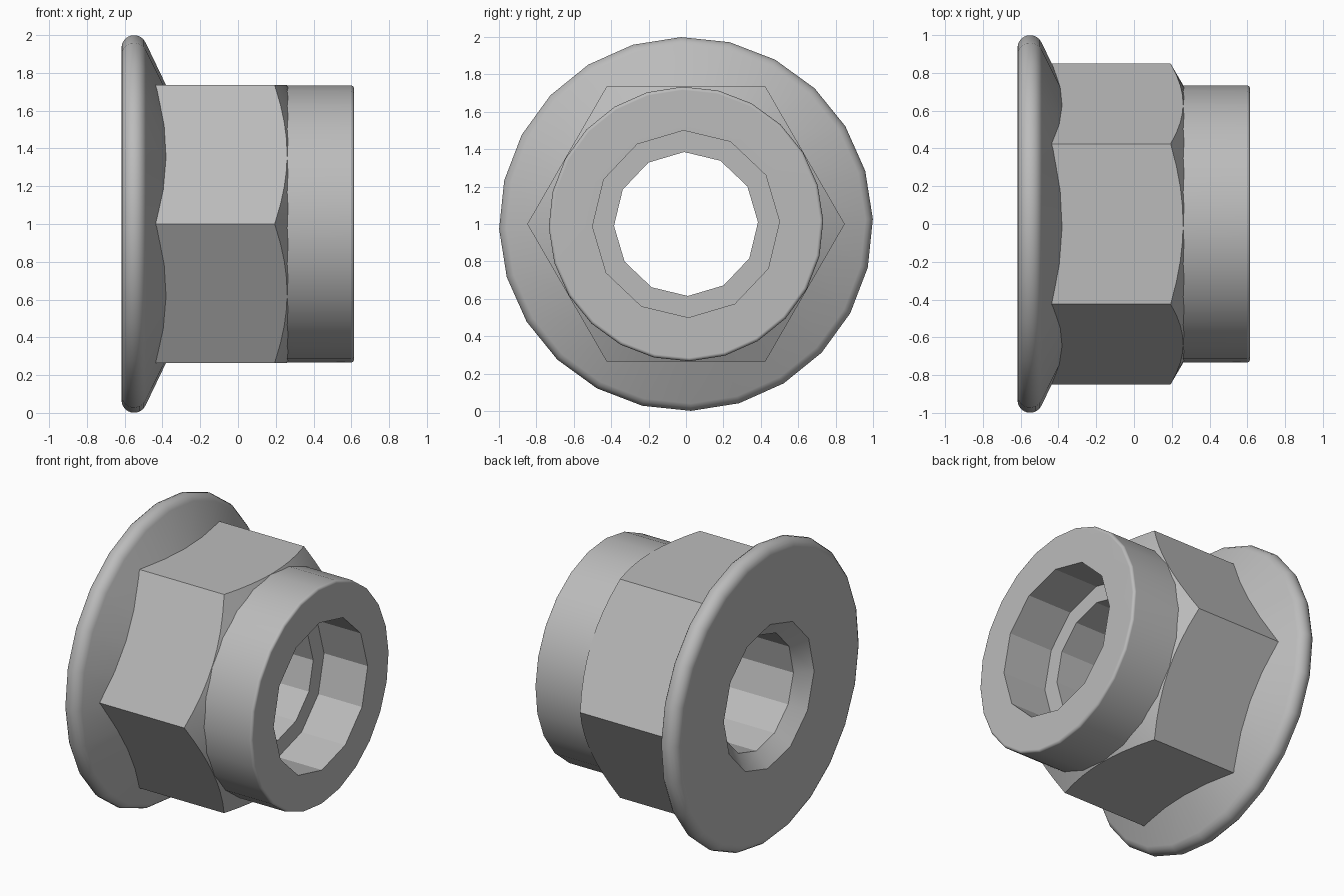
import bpy
import bmesh
from math import sin, cos, radians

cube = bpy.data.objects.get("Cube")
if cube:
    bpy.data.objects.remove(cube, do_unlink=True)

steel = bpy.data.materials.new("plain_grey_steel")
steel.use_nodes = True
GREY = (0.5, 0.5, 0.5, 1)
steel.diffuse_color = GREY
steel.node_tree.nodes["Principled BSDF"].inputs["Base Color"].default_value = GREY

FLAT = 0.735      # half the distance across the hexagon flats
TURN = 1.5        # small twist of the round parts, in degrees


def point(bm, x, r, angle):
    a = radians(angle)
    return bm.verts.new((x, r * cos(a), 1 + r * sin(a)))


def connect(bm, a, b):
    """Skin two rings; one may have twice as many points as the other."""
    if len(a) > len(b):
        a, b = b, a
    n, m = len(a), len(b)
    for i in range(n):
        j = (i + 1) % n
        if n == m:
            bm.faces.new((a[i], a[j], b[j], b[i]))
        else:
            p, q, r = b[2 * i], b[2 * i + 1], b[(2 * i + 2) % m]
            bm.faces.new((a[i], q, p))
            bm.faces.new((a[i], a[j], q))
            bm.faces.new((a[j], r, q))


def finish(name, bm, angle):
    bmesh.ops.recalc_face_normals(bm, faces=bm.faces[:])
    mesh = bpy.data.meshes.new(name)
    bm.to_mesh(mesh)
    bm.free()
    mesh.materials.append(steel)
    obj = bpy.data.objects.new(name, mesh)
    bpy.context.collection.objects.link(obj)
    bpy.ops.object.select_all(action='DESELECT')
    obj.select_set(True)
    bpy.context.view_layer.objects.active = obj
    bpy.ops.object.shade_smooth_by_angle(angle=radians(angle))
    weighted = obj.modifiers.new("even_shading", 'WEIGHTED_NORMAL')
    weighted.keep_sharp = True
    return obj


# Turned body: rounded flange, hidden neck, collar, then the stepped bore
def arc(cx, cr, size, start, end, steps):
    turns = [radians(start + (end - start) * i / steps) for i in range(steps + 1)]
    return [(cx + size * cos(t), cr + size * sin(t)) for t in turns]


outside = arc(-0.55, 0.933, 0.067, 180, 24, 8)       # flange rim
outside += [(-0.364, 0.7), (0.255, 0.7)]             # sloped face and neck
outside += [(0.255, 0.734)]                          # collar
outside += arc(0.597, 0.716, 0.018, 90, 0, 4)
inside = [(0.615, 0.5), (0.29, 0.5),                 # counterbore
          (0.29, 0.385), (-0.53, 0.385),             # bore
          (-0.617, 0.48)]                            # rear countersink

bm = bmesh.new()
rings = []
for profile, sides in ((outside, 24), (inside, 12)):
    for x, r in profile:
        rings.append([point(bm, x, r, TURN + 360 * i / sides) for i in range(sides)])
for i, ring in enumerate(rings):
    connect(bm, ring, rings[(i + 1) % len(rings)])
finish("flange_and_collar", bm, 25)

# Hexagonal grip: both ends follow cones, which scallops the flats
SIDES = 48
bm = bmesh.new()
back, front, inner = [], [], []
for i in range(SIDES):
    angle = 360 * i / SIDES
    r = FLAT / cos(radians(angle % 60 - 30))
    rise = r - FLAT
    back.append(point(bm, -0.385 - 0.45 * rise, r, angle))
    front.append(point(bm, 0.26 - 0.58 * rise, r, angle))
    inner.append(point(bm, 0.275, 0.71, angle))
connect(bm, back, front)
connect(bm, front, inner)
finish("hexagon_grip", bm, 20)
